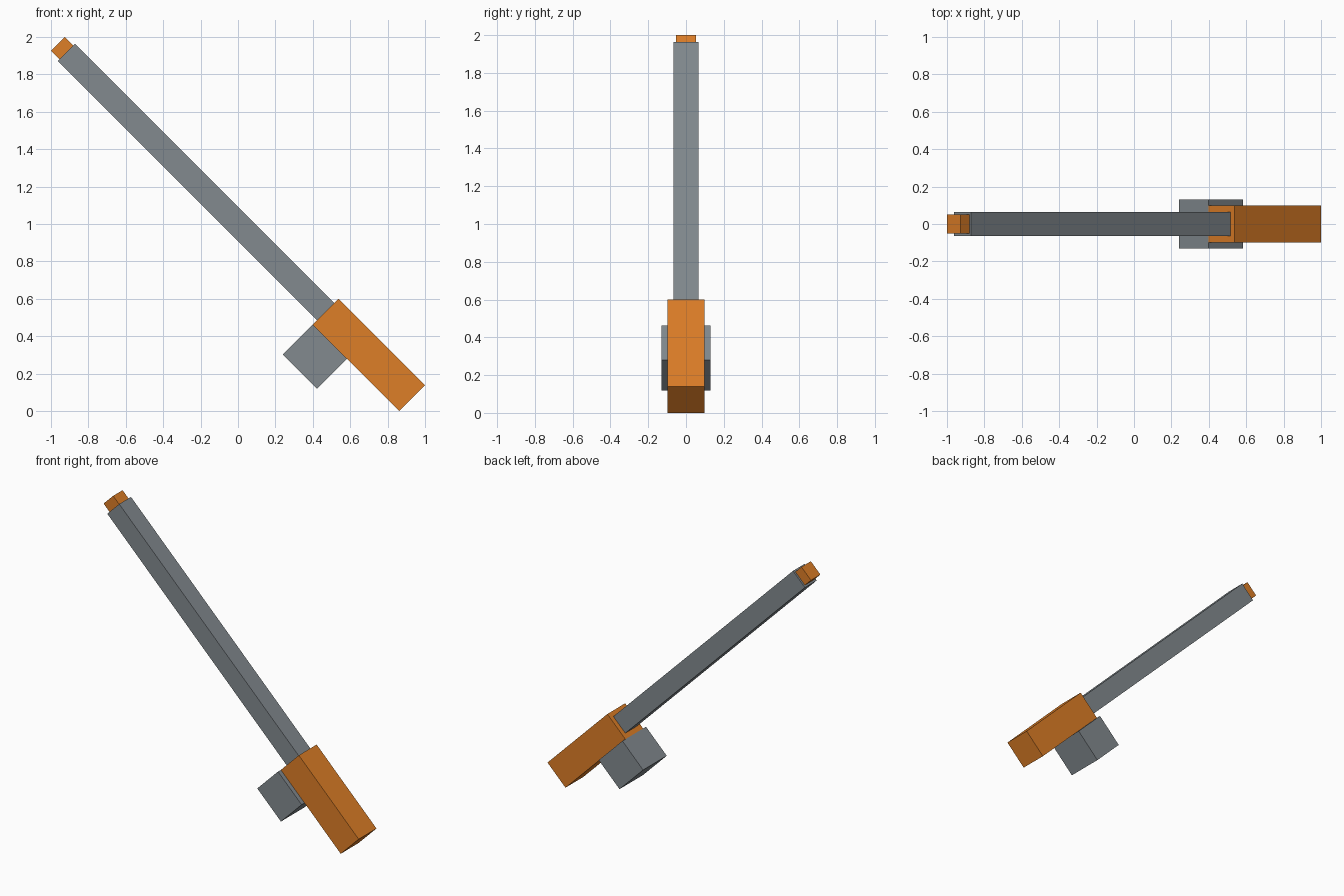
import bpy
import math
from mathutils import Matrix, Vector

if "Cube" in bpy.data.objects:
    bpy.data.objects.remove(bpy.data.objects["Cube"])


def make_material(name, rgb):
    mat = bpy.data.materials.new(name)
    mat.diffuse_color = (*rgb, 1.0)
    mat.use_nodes = True
    mat.node_tree.nodes["Principled BSDF"].inputs["Base Color"].default_value = mat.diffuse_color
    return mat


orange = make_material("orange", (0.73, 0.21, 0.02))
grey = make_material("steel_grey", (0.225, 0.255, 0.275))

# Everything is laid out along one shaft axis, tilted 45 degrees downwards to +x
TILT = Matrix.Rotation(math.radians(45), 4, 'Y')
AXIS = math.sqrt(0.5)  # distance of the shaft axis from the origin


def box(name, along, across, half_depth, mat):
    """Box spanning (start, end) along the shaft and (low, high) across it."""
    centre = Vector((sum(along) / 2, 0, sum(across) / 2))
    size = (along[1] - along[0], 2 * half_depth, across[1] - across[0])
    bpy.ops.mesh.primitive_cube_add(size=1)
    ob = bpy.context.object
    ob.name = name
    ob.data.transform(TILT @ Matrix.Translation(centre) @ Matrix.Diagonal((*size, 1)))
    ob.data.materials.append(mat)
    return ob


def square_bar(name, start, end, half, mat):
    return box(name, (start, end), (AXIS - half, AXIS + half), half, mat)


# Small cap, long shaft and thick grip in one line
square_bar("end_cap", -2.070, -2.004, 0.052, orange)
square_bar("shaft", -2.004, -0.044, 0.065, grey)
square_bar("grip", -0.044, 0.609, 0.098, orange)

# Wide block under the grip, flush with its front end
box("side_block", (-0.044, 0.214), (0.383, AXIS - 0.098), 0.13, grey)
